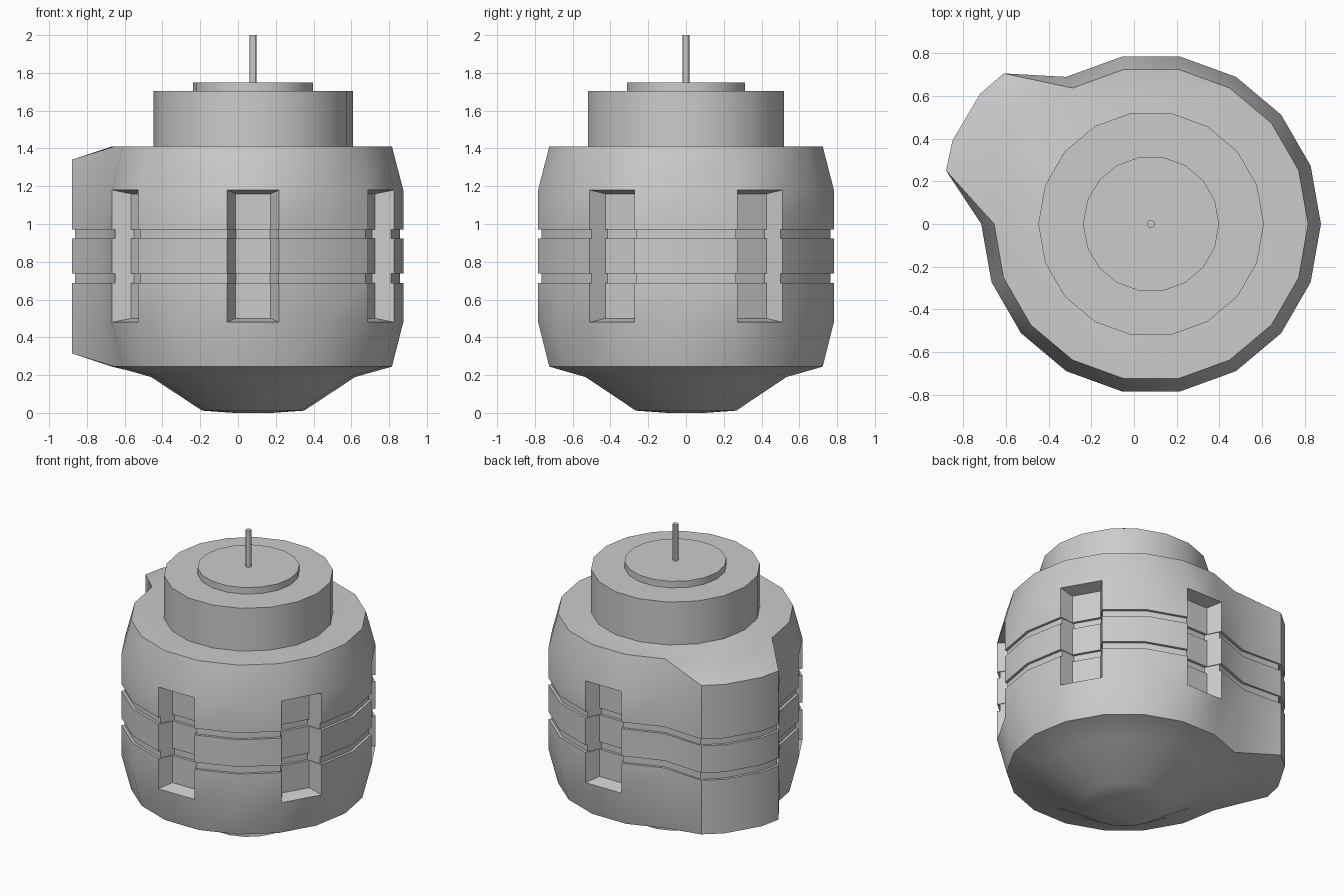
import bpy, bmesh, math
from mathutils import Vector

if "Cube" in bpy.data.objects:
    bpy.data.objects.remove(bpy.data.objects["Cube"])

CX = 0.08            # axis of the turned parts
GROOVE = 0.018
SLOT_DEPTH, SLOT_INSET, SLOT_LIP = 0.09, 0.045, 0.02


def finish(name, bm):
    bmesh.ops.remove_doubles(bm, verts=bm.verts, dist=0.0005)
    bmesh.ops.recalc_face_normals(bm, faces=bm.faces)
    me = bpy.data.meshes.new(name)
    bm.to_mesh(me)
    bm.free()
    ob = bpy.data.objects.new(name, me)
    bpy.context.collection.objects.link(ob)
    bpy.ops.object.select_all(action='DESELECT')
    ob.select_set(True)
    bpy.context.view_layer.objects.active = ob
    bpy.ops.object.shade_smooth_by_angle(angle=math.radians(30))
    return ob


def cylinder(name, r, z0, z1, sides=18):
    bm = bmesh.new()
    rings = []
    for z in (z0, z1):
        rings.append([bm.verts.new((CX + r * math.cos(2 * math.pi * i / sides),
                                    r * math.sin(2 * math.pi * i / sides), z))
                      for i in range(sides)])
    for i in range(sides):
        j = (i + 1) % sides
        bm.faces.new((rings[0][i], rings[0][j], rings[1][j], rings[1][i]))
    bm.faces.new(rings[0])
    bm.faces.new(rings[1])
    return finish(name, bm)


# Columns around the body: (angle, outer bulge point, inner bulge point)
bulge = [(140, (-0.61, 0.705), (-0.53, 0.51)), (147, (-0.72, 0.61), (-0.577, 0.433)),
         (153, (-0.85, 0.39), (-0.623, 0.357)), (160, (-0.88, 0.25), (-0.67, 0.28))]
cols = [(a, None, None) for a in range(0, 121, 20)] + bulge + \
       [(a, None, None) for a in range(180, 360, 20)]

# Rows up the body: (z, z on the bulge, radius, bulge shape, groove offset)
rows = [(0.0, 0.0, 0.10, None, 0), (0.012, 0.012, 0.27, None, 0), (0.19, 0.19, 0.54, None, 0),
        (0.245, 0.245, 0.735, 'inner', 0), (0.245, 0.315, 0.735, 'outer', 0)]
rows.append((0.48, 0.48, 0.795, 'outer', 0))
for lo, hi in ((0.687, 0.737), (0.924, 0.97)):
    for z, g in ((lo, 0), (lo, GROOVE), (hi, GROOVE), (hi, 0)):
        rows.append((z, z, 0.795, 'outer', g))
rows.append((1.18, 1.18, 0.795, 'outer', 0))
rows += [(1.41, 1.34, 0.735, 'outer', 0), (1.41, 1.41, 0.735, 'inner', 0)]
S0, S1 = 5, 14       # rows spanned by the slots


def point(row, col):
    z, zb, r, kind, g = row
    a, outer, inner = col
    d = Vector((math.cos(math.radians(a)), math.sin(math.radians(a)), 0))
    if outer is None or kind is None:
        return Vector((CX, 0, z)) + d * (r - g)
    x, y = outer if kind == 'outer' else inner
    return Vector((x, y, zb)) - d * g


# Main body with bulge, ring grooves and recessed slots
bm = bmesh.new()
grid = [[bm.verts.new(point(r, c)) for c in cols] for r in rows]
n = len(cols)
slot_starts = (20, 80, 200, 260, 320)
for i in range(n):
    j = (i + 1) % n
    is_slot = cols[i][0] in slot_starts
    for k in range(len(rows) - 1):
        if not (is_slot and S0 <= k < S1):
            bm.faces.new((grid[k][i], grid[k][j], grid[k + 1][j], grid[k + 1][i]))
    if is_slot:
        m = math.radians(cols[i][0] + 10)
        back = Vector((math.cos(m), math.sin(m), 0)) * -SLOT_DEPTH
        side = Vector((-math.sin(m), math.cos(m), 0)) * SLOT_INSET
        floor = []
        for k in range(S0, S1 + 1):
            lip = Vector((0, 0, SLOT_LIP if k == S0 else -SLOT_LIP if k == S1 else 0))
            floor.append((bm.verts.new(grid[k][i].co + back + side + lip),
                          bm.verts.new(grid[k][j].co + back - side + lip)))
        for k in range(S0, S1):
            (a, b), (c, d) = floor[k - S0], floor[k - S0 + 1]
            bm.faces.new((a, b, d, c))
            bm.faces.new((grid[k][i], a, c, grid[k + 1][i]))
            bm.faces.new((b, grid[k][j], grid[k + 1][j], d))
        bm.faces.new((grid[S0][i], grid[S0][j], floor[0][1], floor[0][0]))
        bm.faces.new((floor[-1][0], floor[-1][1], grid[S1][j], grid[S1][i]))
bm.faces.new(grid[0])
bm.faces.new(grid[-1])
finish("main_body", bm)

# Neck, cap and top pin
cylinder("neck", 0.528, 1.40, 1.705)
cylinder("cap_disc", 0.318, 1.70, 1.75)
cylinder("top_pin", 0.018, 1.74, 2.0, 12)
